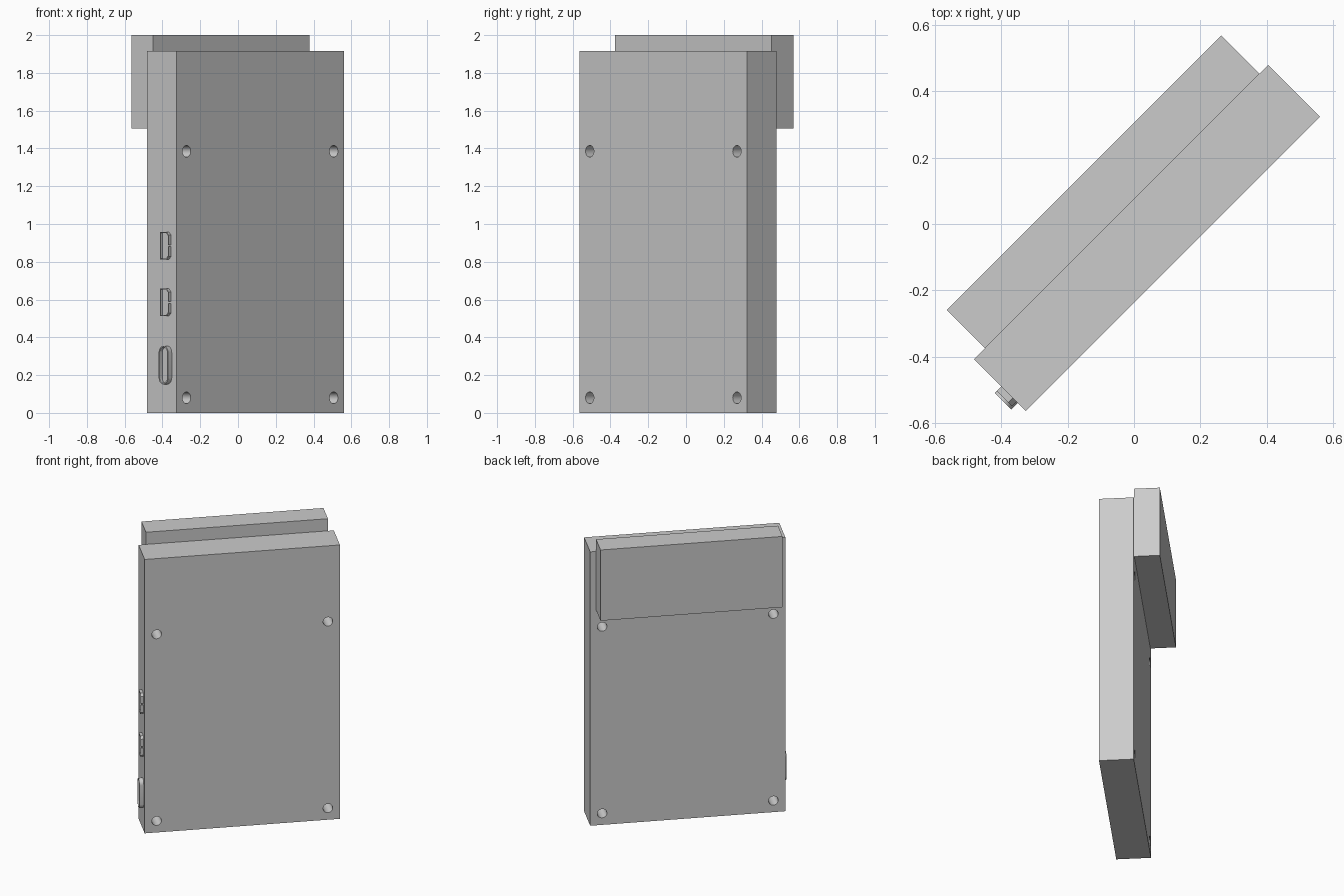
import bpy, bmesh, math
from mathutils import Matrix, Vector

cube = bpy.data.objects.get("Cube")
if cube:
    bpy.data.objects.remove(cube, do_unlink=True)

grey = bpy.data.materials.new("plain_grey")
grey.use_nodes = True
GREY = (0.6, 0.6, 0.6, 1)
grey.diffuse_color = GREY
grey.node_tree.nodes["Principled BSDF"].inputs["Base Color"].default_value = GREY

TURN = math.radians(45)   # the whole device stands turned about z


def finish(name, bm):
    """Turn a bmesh into an object standing at the shared angle."""
    bmesh.ops.recalc_face_normals(bm, faces=bm.faces)
    mesh = bpy.data.meshes.new(name)
    bm.to_mesh(mesh)
    bm.free()
    mesh.materials.append(grey)
    ob = bpy.data.objects.new(name, mesh)
    ob.rotation_euler.z = TURN
    bpy.context.collection.objects.link(ob)
    return ob


def add_box(bm, low, high):
    low, high = Vector(low), Vector(high)
    place = Matrix.Translation((low + high) / 2) @ Matrix.Diagonal((*(high - low), 1))
    bmesh.ops.create_cube(bm, size=1, matrix=place)


def box(name, low, high):
    bm = bmesh.new()
    add_box(bm, low, high)
    return finish(name, bm)


def cut(ob, cutter):
    """Subtract the cutter and bake the result."""
    cutter.hide_render = True
    mod = ob.modifiers.new("cut", "BOOLEAN")
    mod.operation = "DIFFERENCE"
    mod.solver = "EXACT"
    mod.object = cutter
    deps = bpy.context.evaluated_depsgraph_get()
    baked = bpy.data.meshes.new_from_object(ob.evaluated_get(deps))
    ob.modifiers.clear()
    ob.data = baked
    bpy.data.objects.remove(cutter, do_unlink=True)


def smooth(ob):
    bpy.ops.object.select_all(action="DESELECT")
    ob.select_set(True)
    bpy.context.view_layer.objects.active = ob
    bpy.ops.object.shade_smooth_by_angle(angle=math.radians(35))


def port(name, outline, z, tip, rim, depth):
    """Connector shell: outline in (y, z) pushed out of the side, with a recess."""
    bm = bmesh.new()
    face = bm.faces.new([bm.verts.new((-0.62, y, z + h)) for y, h in outline])
    out = bmesh.ops.extrude_face_region(bm, geom=[face])["geom"]
    ends = [v for v in out if isinstance(v, bmesh.types.BMVert)]
    for v in ends:
        v.co.x = tip
    front = [f for f in out if isinstance(f, bmesh.types.BMFace)][0]
    bmesh.ops.recalc_face_normals(bm, faces=bm.faces)
    bmesh.ops.inset_region(bm, faces=[front], thickness=rim)
    inner = bmesh.ops.extrude_face_region(bm, geom=[front])["geom"]
    for v in inner:
        if isinstance(v, bmesh.types.BMVert):
            v.co.x += depth
    bmesh.ops.delete(bm, geom=[f for f in [front] if f.is_valid], context="FACES")
    return finish(name, bm)


# Main case with four mounting holes running through it
case = box("case", (-0.63, -0.168, 0), (0.626, 0.053, 1.915))
bm = bmesh.new()
for x in (-0.553, 0.549):
    for z in (0.08, 1.385):
        place = Matrix.Translation((x, -0.06, z)) @ Matrix.Rotation(math.pi / 2, 4, "X")
        bmesh.ops.create_cone(bm, cap_ends=True, segments=32, radius1=0.031,
                              radius2=0.031, depth=0.5, matrix=place)
cut(case, finish("hole_cutter", bm))
smooth(case)

# Raised block on the upper back
box("back_block", (-0.583, 0.053, 1.505), (0.588, 0.216, 2.0))

# Rounded power socket low on the side
R, STRAIGHT, MID = 0.035, 0.067, -0.099
rounded = []
for end in (1, -1):
    for i in range(13):
        a = math.pi * i / 12
        rounded.append((MID + end * R * math.cos(a), end * (STRAIGHT + R * math.sin(a))))
smooth(port("power_socket", rounded, 0.253, -0.658, 0.007, 0.02))

# Two display sockets with tapered corners and a seam in the shell
half = [(-0.064, 0.073), (-0.113, 0.073), (-0.129, 0.056)]
tapered = half + [(y, -h) for y, h in reversed(half)]
for label, z in (("lower", 0.585), ("upper", 0.885)):
    socket = port(label + "_display_socket", tapered, z, -0.649, 0.006, 0.016)
    seam = box("seam_cutter", (-0.7, -0.15, z - 0.005), (-0.632, -0.12, z + 0.005))
    cut(socket, seam)
